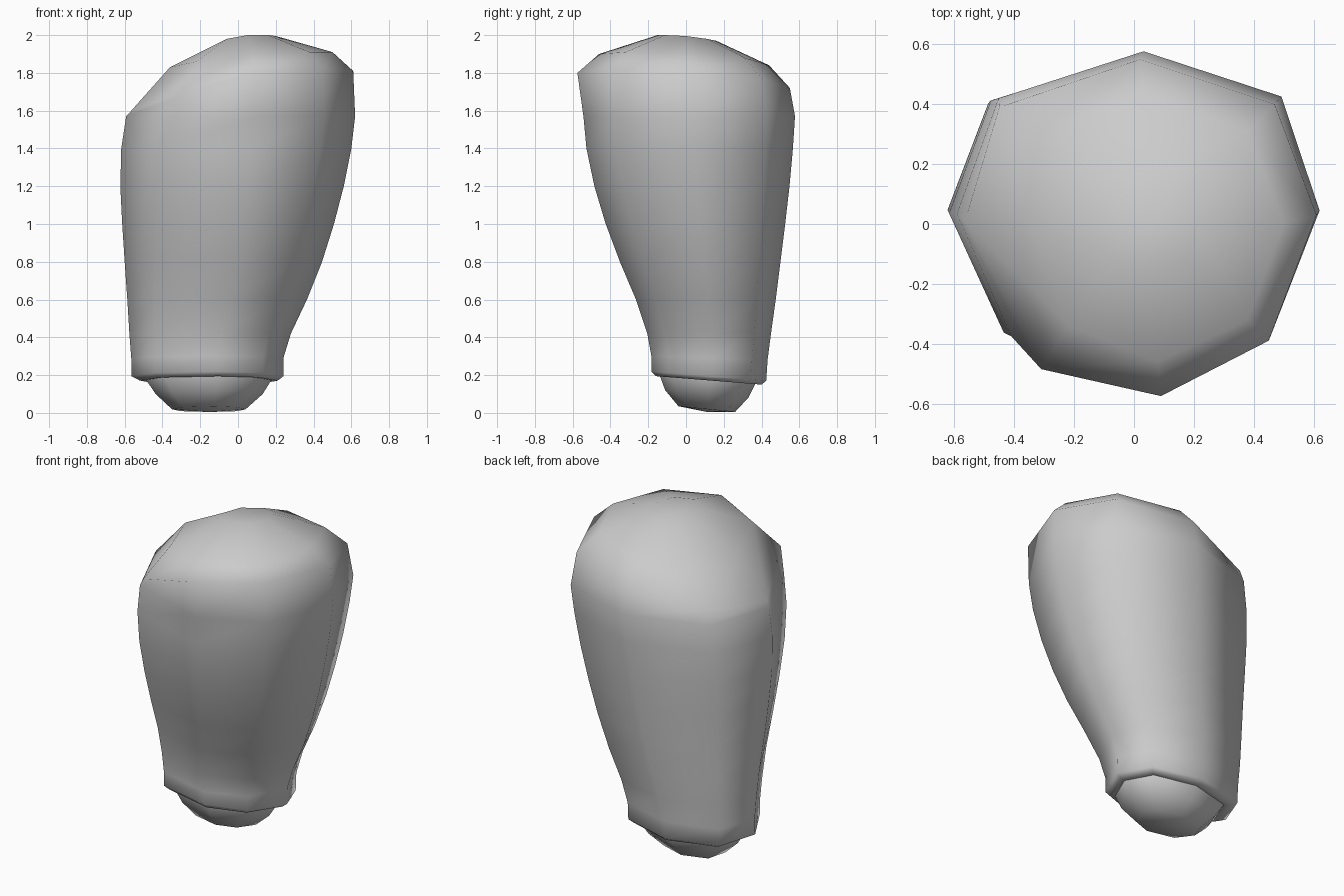
import bpy, bmesh

# Octagonal cross-section, normalised to a -1..1 box
OCT = [(0.73, -0.70), (1.0, 0.05), (0.79, 0.73), (0.03, 1.0),
       (-0.77, 0.72), (-1.0, 0.03), (-0.70, -0.70), (0.14, -1.0)]


def ring(z, x0, x1, y0, y1, tilt=0.0):
    """Octagon fitted to a box, sloping down towards the back by tilt."""
    cx, cy = (x0 + x1) / 2, (y0 + y1) / 2
    rx, ry = (x1 - x0) / 2, (y1 - y0) / 2
    return [(cx + u * rx, cy + v * ry, z - tilt * v * ry) for u, v in OCT]


def loft(name, rings, bottom=None, top=None):
    """Skin successive rings and close each end with a fan or a flat face."""
    bm = bmesh.new()
    loops = [[bm.verts.new(p) for p in r] for r in rings]
    n = len(OCT)
    for a, b in zip(loops, loops[1:]):
        for i in range(n):
            j = (i + 1) % n
            bm.faces.new((a[i], a[j], b[j], b[i]))
    for loop, tip in ((loops[0], bottom), (loops[-1], top)):
        if tip:
            t = bm.verts.new(tip)
            for i in range(n):
                bm.faces.new((loop[i], loop[(i + 1) % n], t))
        else:
            bm.faces.new(loop)
    bmesh.ops.recalc_face_normals(bm, faces=bm.faces)
    for f in bm.faces:
        f.smooth = True
    me = bpy.data.meshes.new(name)
    bm.to_mesh(me)
    bm.free()
    ob = bpy.data.objects.new(name, me)
    bpy.context.collection.objects.link(ob)
    return ob


# Lower lip and tapering shaft
rings = [
    ring(0.175, -0.49, 0.17, -0.13, 0.365, 0.08),
    ring(0.172, -0.52, 0.21, -0.16, 0.40, 0.08),
    ring(0.195, -0.565, 0.24, -0.183, 0.425, 0.08),
    ring(0.29, -0.565, 0.24, -0.183, 0.432, 0.03),
    ring(0.42, -0.575, 0.28, -0.205, 0.45),
    ring(0.60, -0.586, 0.365, -0.265, 0.475),
    ring(0.80, -0.60, 0.445, -0.35, 0.50),
    ring(1.00, -0.613, 0.508, -0.425, 0.525),
    ring(1.20, -0.623, 0.56, -0.485, 0.548),
    ring(1.40, -0.618, 0.60, -0.527, 0.566),
    ring(1.57, -0.592, 0.62, -0.543, 0.577),
]

# Slanted rounded head: rim, shoulder and crown
rim = [(0.45, -0.39, 1.82), (0.61, 0.03, 1.81), (0.47, 0.40, 1.77),
       (0.02, 0.55, 1.72), (-0.45, 0.39, 1.65), (-0.565, 0.01, 1.60),
       (-0.31, -0.485, 1.68), (0.09, -0.575, 1.80)]
shoulder = [(0.38, -0.32, 1.91), (0.50, 0.0, 1.91), (0.38, 0.31, 1.88),
            (0.03, 0.44, 1.84), (-0.26, 0.31, 1.81), (-0.36, 0.0, 1.83),
            (-0.22, -0.34, 1.86), (0.08, -0.46, 1.90)]
crown = [(0.16, -0.11, 2.0), (0.20, 0.0, 1.995), (0.16, 0.11, 1.98),
         (0.05, 0.16, 1.97), (-0.06, 0.11, 1.96), (-0.10, 0.0, 1.96),
         (-0.06, -0.11, 1.98), (0.05, -0.15, 2.0)]
loft("limb_shell", rings + [rim, shoulder, crown], top=(0.05, 0.0, 1.99))

# Rounded joint showing under the shell
loft("joint_ball", [
    ring(0.02, -0.35, 0.04, -0.04, 0.26, 0.10),
    ring(0.10, -0.435, 0.13, -0.11, 0.33, 0.09),
    ring(0.18, -0.49, 0.18, -0.14, 0.37, 0.08),
    ring(0.23, -0.49, 0.18, -0.14, 0.37, 0.08),
], bottom=(-0.15, 0.11, 0.005))
